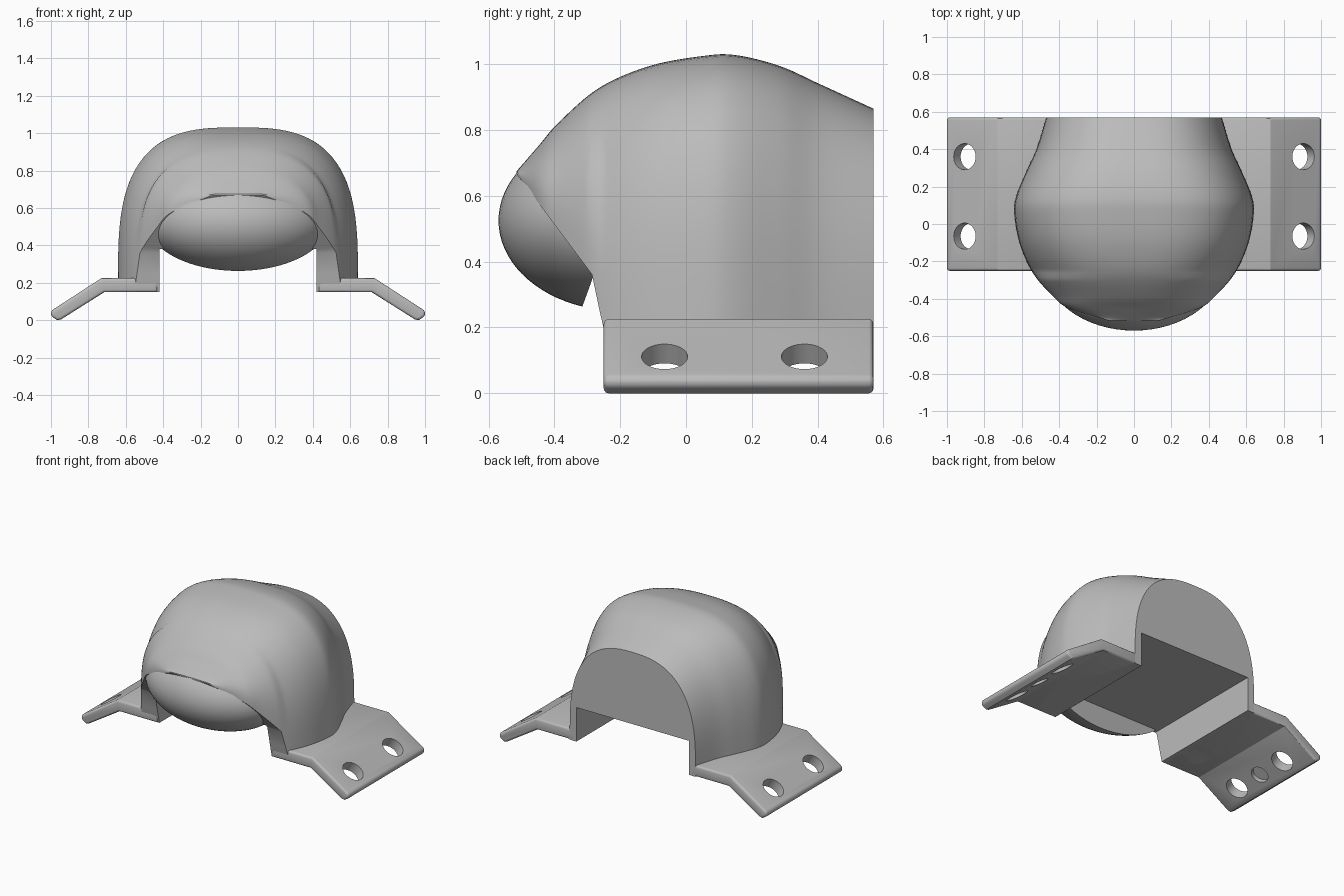
import bpy, bmesh, math
from mathutils import Vector, Matrix

cube = bpy.data.objects.get("Cube")
if cube:
    bpy.data.objects.remove(cube, do_unlink=True)

grey = bpy.data.materials.new("plain grey")
grey.use_nodes = True
grey.diffuse_color = (0.5, 0.5, 0.5, 1)
grey.node_tree.nodes["Principled BSDF"].inputs["Base Color"].default_value = (0.5, 0.5, 0.5, 1)

BACK, FRONT = 0.57, -0.25


def make(name, bm):
    bmesh.ops.recalc_face_normals(bm, faces=bm.faces)
    mesh = bpy.data.meshes.new(name)
    bm.to_mesh(mesh)
    bm.free()
    ob = bpy.data.objects.new(name, mesh)
    bpy.context.collection.objects.link(ob)
    mesh.materials.append(grey)
    return ob


def activate(ob):
    bpy.ops.object.select_all(action='DESELECT')
    ob.select_set(True)
    bpy.context.view_layer.objects.active = ob


def apply(ob, kind, **settings):
    activate(ob)
    mod = ob.modifiers.new(kind.lower(), kind)
    for key, value in settings.items():
        setattr(mod, key, value)
    bpy.ops.object.modifier_apply(modifier=mod.name)


def cut(ob, bm):
    cutter = make("cutter", bm)
    cutter.hide_render = True
    apply(ob, 'BOOLEAN', operation='DIFFERENCE', solver='EXACT', object=cutter)
    bpy.data.objects.remove(cutter, do_unlink=True)


def smooth(ob, angle=35):
    activate(ob)
    bpy.ops.object.shade_smooth_by_angle(angle=math.radians(angle))


def spline(a, b, c, d, t):
    return 0.5 * (2*b + (c - a)*t + (2*a - 5*b + 4*c - d)*t*t + (3*b - a - 3*c + d)*t**3)


# Hood sections along y: (y, half width, top height, roundness exponent)
keys = [(-0.515, 0.14, 0.675, 2.2), (-0.45, 0.35, 0.75, 2.3), (-0.385, 0.435, 0.825, 2.4),
        (-0.263, 0.54, 0.929, 2.7), (-0.11, 0.61, 0.995, 2.9), (0.05, 0.64, 1.025, 3),
        (0.15, 0.63, 1.028, 3), (0.284, 0.575, 0.995, 2.9), (0.406, 0.52, 0.94, 2.7),
        (BACK, 0.47, 0.865, 2.6)]
STEPS, ARC = 6, 48
sections = []
for i in range(len(keys) - 1):
    ends = [Vector(keys[max(0, min(len(keys) - 1, j))]) for j in range(i - 1, i + 3)]
    sections += [spline(*ends, s / STEPS) for s in range(STEPS)]
sections.append(Vector(keys[-1]))


# Lower rim: slanted brow at the front, then straight down to the feet
def rim(y):
    if y < -0.275:
        return 0.66 - (y + 0.51) * 1.333
    if y < FRONT:
        return 0.347 - (y + 0.275) * 7.88
    return 0.15


bm = bmesh.new()
rings = []
for y, w, top, n in sections:
    low = rim(y)
    base = max(low + 0.006, 0.23)
    pts = [(w, low)]
    for k in range(ARC + 1):
        a = math.pi * k / ARC
        c, s = math.cos(a), max(0, math.sin(a))
        pts.append((math.copysign(abs(c) ** (2 / n), c) * w, base + (top - base) * s ** (2 / n)))
    pts.append((-w, low))
    rings.append([bm.verts.new((x, y, z)) for x, z in pts])
for a, b in zip(rings, rings[1:]):
    for k in range(len(a)):
        m = (k + 1) % len(a)
        bm.faces.new((a[k], a[m], b[m], b[k]))
bm.faces.new(rings[0])
bm.faces.new(rings[-1])
hood = make("hood", bm)

# Open channel between the feet
bm = bmesh.new()
bmesh.ops.create_cube(bm, size=1, matrix=Matrix.Translation((0, 0.2, 0.08))
                      @ Matrix.Diagonal((0.84, 1.0, 0.6, 1)))
cut(hood, bm)
smooth(hood)

# Rounded nose tucked under the brow, sliced off behind
bm = bmesh.new()
bmesh.ops.create_uvsphere(bm, u_segments=64, v_segments=40, radius=1,
                          matrix=Matrix.Translation((0, -0.2, 0.525))
                          @ Matrix.Diagonal((0.49, 0.37, 0.275, 1)))
result = bmesh.ops.bisect_plane(bm, geom=bm.verts[:] + bm.edges[:] + bm.faces[:],
                                plane_co=(0, -0.3, 0.305), plane_no=(0, 0.94, -0.34),
                                clear_outer=True)
bmesh.ops.holes_fill(bm, edges=[e for e in bm.edges if e.is_boundary])
smooth(make("nose", bm))

# Bent mounting flanges with two through holes and a shallow pocket below
profile = [(0.43, 0.225), (0.73, 0.225), (1.0, 0.05), (1.0, 0.022), (0.965, 0.0),
           (0.945, 0.005), (0.715, 0.15), (0.43, 0.15)]
normal = Vector((0.544, 0, 0.839))
for side, name in ((1, "left_flange"), (-1, "right_flange")):
    bm = bmesh.new()
    face = bm.faces.new([bm.verts.new((side * x, FRONT, z)) for x, z in profile])
    out = bmesh.ops.extrude_face_region(bm, geom=[face])
    bmesh.ops.translate(bm, vec=(0, BACK - FRONT, 0),
                        verts=[v for v in out["geom"] if isinstance(v, bmesh.types.BMVert)])
    flange = make(name, bm)
    apply(flange, 'BEVEL', width=0.016, segments=3, limit_method='ANGLE',
          angle_limit=math.radians(50))
    axis = Vector((side * normal.x, 0, normal.z))
    turn = axis.to_track_quat('Z', 'Y').to_matrix().to_4x4()
    bm = bmesh.new()
    for y, radius, depth, shift in ((-0.065, 0.07, 0.4, 0), (0.36, 0.07, 0.4, 0),
                                    (0.148, 0.055, 0.12, -0.1)):
        spot = Vector((side * 0.905, y, 0.111)) + axis * shift
        bmesh.ops.create_cone(bm, cap_ends=True, segments=40, radius1=radius, radius2=radius,
                              depth=depth, matrix=Matrix.Translation(spot) @ turn)
    cut(flange, bm)
    smooth(flange, 30)
